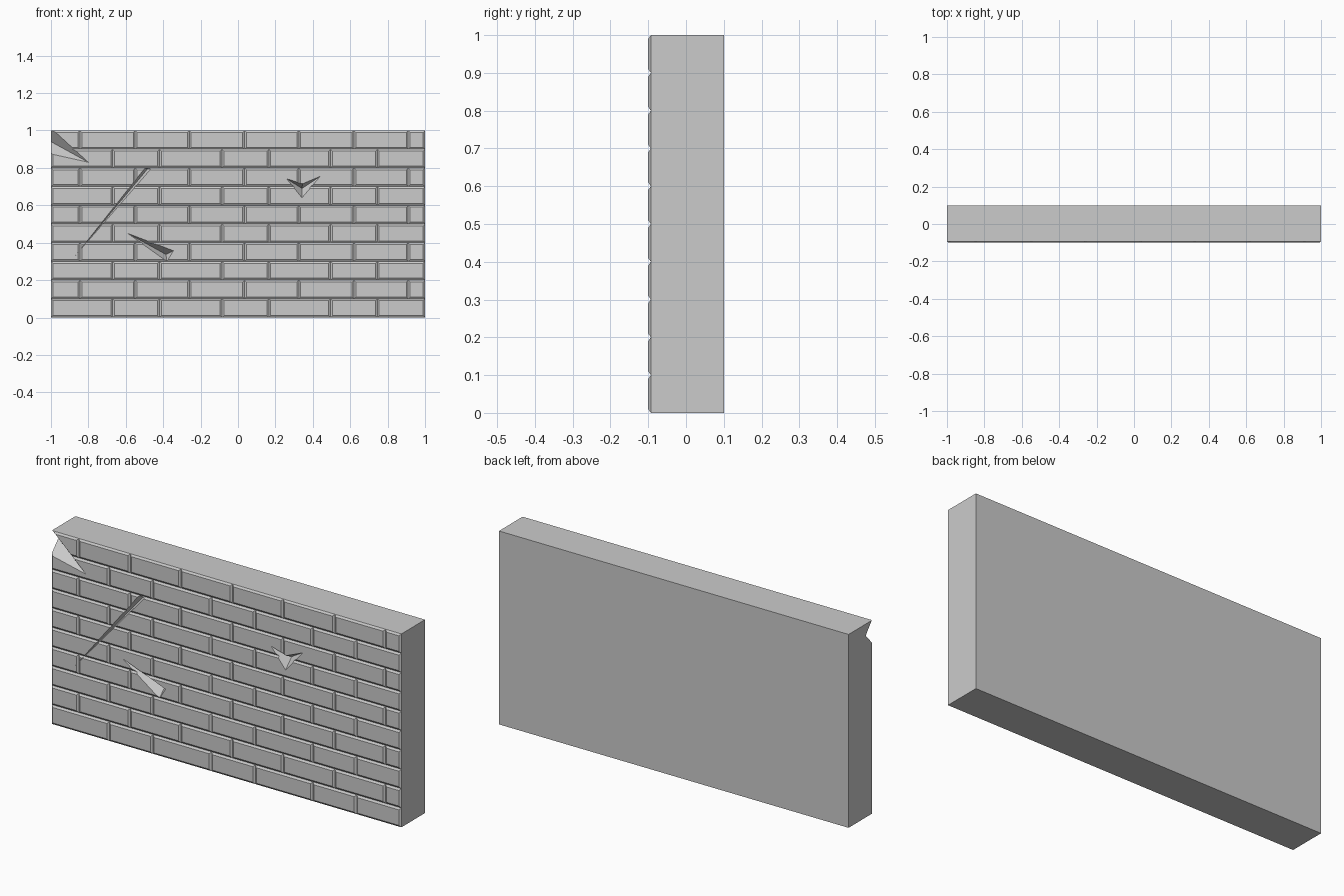
import bpy, bmesh
from mathutils import Vector

if "Cube" in bpy.data.objects:
    bpy.data.objects.remove(bpy.data.objects["Cube"])

FRONT, GROOVE, BACK = -0.1, -0.093, 0.1
BEVEL, ROWS = 0.010, 10
JOINTS = [
    [-1, -0.67, -0.42, -0.085, 0.165, 0.495, 0.745, 1],
    [-1, -0.845, -0.55, -0.26, 0.035, 0.325, 0.62, 0.91, 1],
]


def new_object(name, bm):
    bmesh.ops.recalc_face_normals(bm, faces=bm.faces)
    mesh = bpy.data.meshes.new(name)
    bm.to_mesh(mesh)
    bm.free()
    ob = bpy.data.objects.new(name, mesh)
    bpy.context.collection.objects.link(ob)
    return ob


# Wall: one watertight shell, each brick a raised bevelled panel on the front
bm = bmesh.new()
cache = {}


def face(points):
    verts = []
    for p in points:
        key = tuple(round(c, 5) for c in p)
        if key not in cache:
            cache[key] = bm.verts.new(key)
        verts.append(cache[key])
    bm.faces.new(verts)


def joints_on_line(line):
    rows = [r for r in (line - 1, line) if 0 <= r < ROWS]
    return sorted({x for r in rows for x in JOINTS[r % 2]})


def edge(line, x0, x1):
    return [(x, GROOVE, line / ROWS) for x in joints_on_line(line) if x0 <= x <= x1]


for row in range(ROWS):
    z0, z1 = row / ROWS, (row + 1) / ROWS
    xs = JOINTS[row % 2]
    for x0, x1 in zip(xs, xs[1:]):
        a, b, c, d = [(x, FRONT, z)
                      for x, z in ((x0 + BEVEL, z0 + BEVEL), (x1 - BEVEL, z0 + BEVEL),
                                   (x1 - BEVEL, z1 - BEVEL), (x0 + BEVEL, z1 - BEVEL))]
        low, high = edge(row, x0, x1), edge(row + 1, x0, x1)
        face([a, b, c, d])
        face(low + [b, a])
        face(high + [c, d])
        face([low[0], a, d, high[0]])
        face([low[-1], b, c, high[-1]])

# Ends, top, bottom and back of the wall
for x in (-1, 1):
    face([(x, GROOVE, i / ROWS) for i in range(ROWS + 1)] + [(x, BACK, 1), (x, BACK, 0)])
for line in (0, ROWS):
    z = line / ROWS
    face(edge(line, -1, 1) + [(1, BACK, z), (-1, BACK, z)])
face([(-1, BACK, 0), (1, BACK, 0), (1, BACK, 1), (-1, BACK, 1)])
wall = new_object("brick_wall", bm)


# Damage: pyramids whose tip is the deepest point and whose rim lies on the face
def gouge(name, deep, rim, grow=1.2):
    deep = Vector(deep)
    bm = bmesh.new()
    tip = bm.verts.new(deep)
    ring = [bm.verts.new(deep + (Vector(p) - deep) * grow) for p in rim]
    bm.faces.new(ring)
    for i, v in enumerate(ring):
        bm.faces.new((tip, v, ring[(i + 1) % len(ring)]))
    cutter = new_object(name, bm)
    mod = wall.modifiers.new(name, 'BOOLEAN')
    mod.operation = 'DIFFERENCE'
    mod.solver = 'EXACT'
    mod.object = cutter
    cutter.hide_render = True
    cutter.hide_set(True)
    return cutter


def on_face(*points):
    return [(x, FRONT, z) for x, z in points]


cutters = [
    # deepest point sits outside the end so the chip runs off the wall
    gouge("corner_chip", (-1.1, -0.01, 0.995),
          [(-0.8, -0.1, 0.83), (-1.1, -0.096, 1.10), (-1.1, -0.1, 0.897)]),
    gouge("long_slash", (-0.485, -0.065, 0.793),
          on_face((-0.87, 0.33), (-0.497, 0.80), (-0.465, 0.795)), 1.05),
    gouge("short_slash", (-0.385, -0.05, 0.337),
          on_face((-0.59, 0.45), (-0.345, 0.357), (-0.38, 0.30)), 1.05),
    gouge("star_chip", (0.342, -0.05, 0.69),
          on_face((0.26, 0.742), (0.345, 0.715), (0.44, 0.755), (0.342, 0.64)), 1.05),
]

# Bake the cuts and discard the helpers
bpy.context.view_layer.update()
baked = bpy.data.meshes.new_from_object(
    wall.evaluated_get(bpy.context.evaluated_depsgraph_get()))
wall.modifiers.clear()
wall.data = baked
for cutter in cutters:
    bpy.data.objects.remove(cutter)
